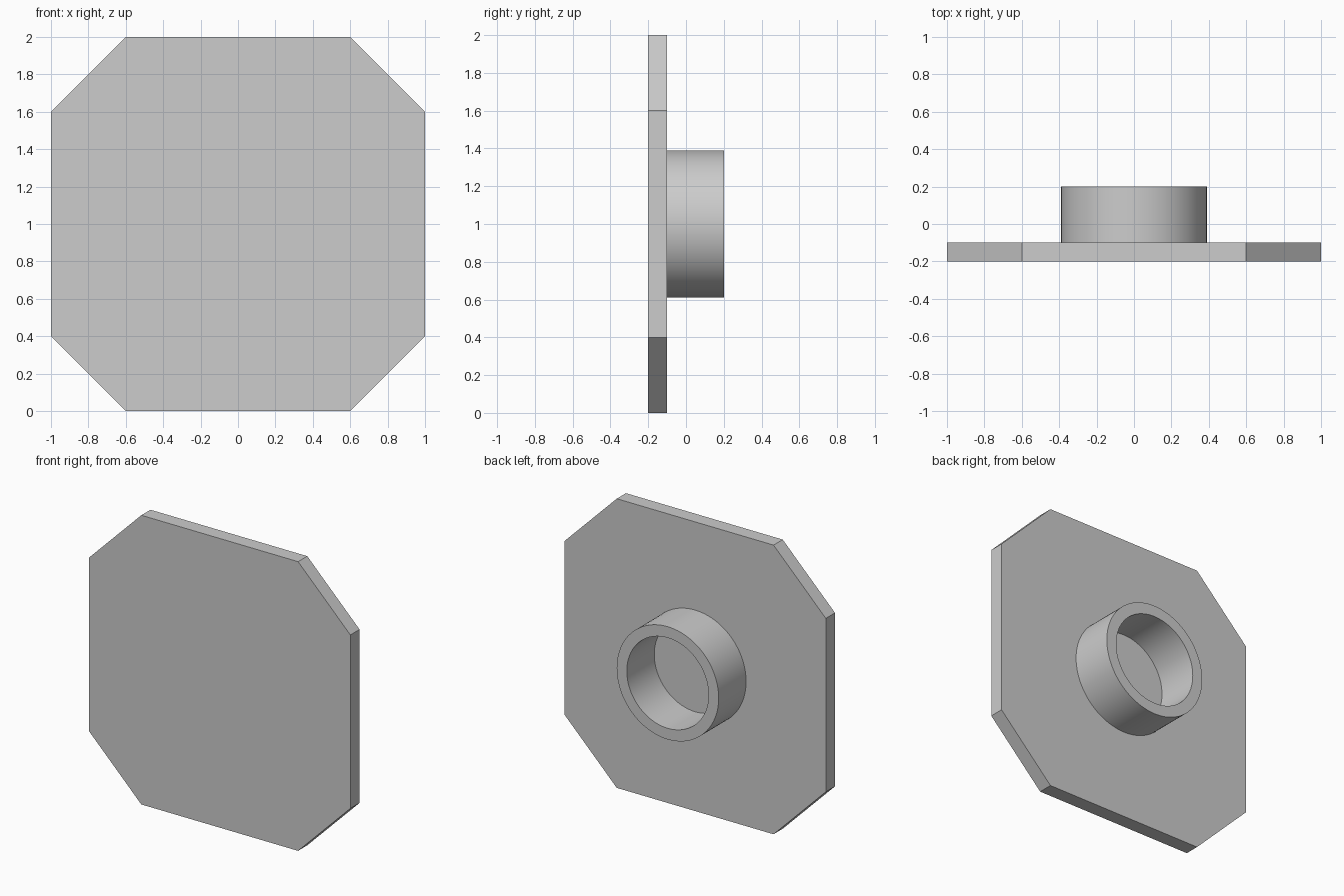
import bpy, bmesh, math

cube = bpy.data.objects.get("Cube")
if cube:
    bpy.data.objects.remove(cube, do_unlink=True)

# Single grey material
grey = bpy.data.materials.new("light_grey")
grey.use_nodes = True
colour = (0.604, 0.604, 0.604, 1)
grey.diffuse_color = colour
grey.node_tree.nodes["Principled BSDF"].inputs["Base Color"].default_value = colour

CENTRE_Z = 1.0
FRONT, PLATE_BACK, RING_BACK = -0.2, -0.1, 0.2


def make_object(name, bm):
    bmesh.ops.recalc_face_normals(bm, faces=bm.faces)
    mesh = bpy.data.meshes.new(name)
    bm.to_mesh(mesh)
    bm.free()
    mesh.materials.append(grey)
    obj = bpy.data.objects.new(name, mesh)
    bpy.context.collection.objects.link(obj)
    return obj


# Plate: square with cut corners, extruded backwards
half, flat = 1.0, 0.6
outline = [(flat, -half), (half, -flat), (half, flat), (flat, half)]
outline += [(-x, -z) for x, z in outline]
bm = bmesh.new()
face = bm.faces.new([bm.verts.new((x, FRONT, z + CENTRE_Z)) for x, z in outline])
result = bmesh.ops.extrude_face_region(bm, geom=[face], use_keep_orig=True)
verts = [v for v in result["geom"] if isinstance(v, bmesh.types.BMVert)]
bmesh.ops.translate(bm, verts=verts, vec=(0, PLATE_BACK - FRONT, 0))
make_object("plate", bm)

# Collar: open tube on the back, spun from its wall profile
outer, inner = 0.39, 0.313
profile = [(outer, PLATE_BACK), (outer, RING_BACK), (inner, RING_BACK), (inner, PLATE_BACK)]
bm = bmesh.new()
points = [bm.verts.new((r, y, CENTRE_Z)) for r, y in profile]
edges = [bm.edges.new(pair) for pair in zip(points, points[1:])]
bmesh.ops.spin(bm, geom=points + edges, cent=(0, 0, CENTRE_Z), axis=(0, 1, 0),
               angle=math.tau, steps=96, use_merge=True)
bmesh.ops.remove_doubles(bm, verts=bm.verts, dist=0.0001)
collar = make_object("back_collar", bm)

# Normals point away from the wall of the open tube
bm = bmesh.new()
bm.from_mesh(collar.data)
for f in bm.faces:
    c = f.calc_center_median()
    radial = f.normal.x * c.x + f.normal.z * (c.z - CENTRE_Z)
    radius = math.hypot(c.x, c.z - CENTRE_Z)
    if abs(f.normal.y) > 0.5:
        wrong = f.normal.y < 0
    else:
        wrong = (radial > 0) != (radius > (outer + inner) / 2)
    if wrong:
        f.normal_flip()
bm.to_mesh(collar.data)
bm.free()

bpy.ops.object.select_all(action="DESELECT")
collar.select_set(True)
bpy.context.view_layer.objects.active = collar
bpy.ops.object.shade_smooth_by_angle(angle=math.radians(30))
